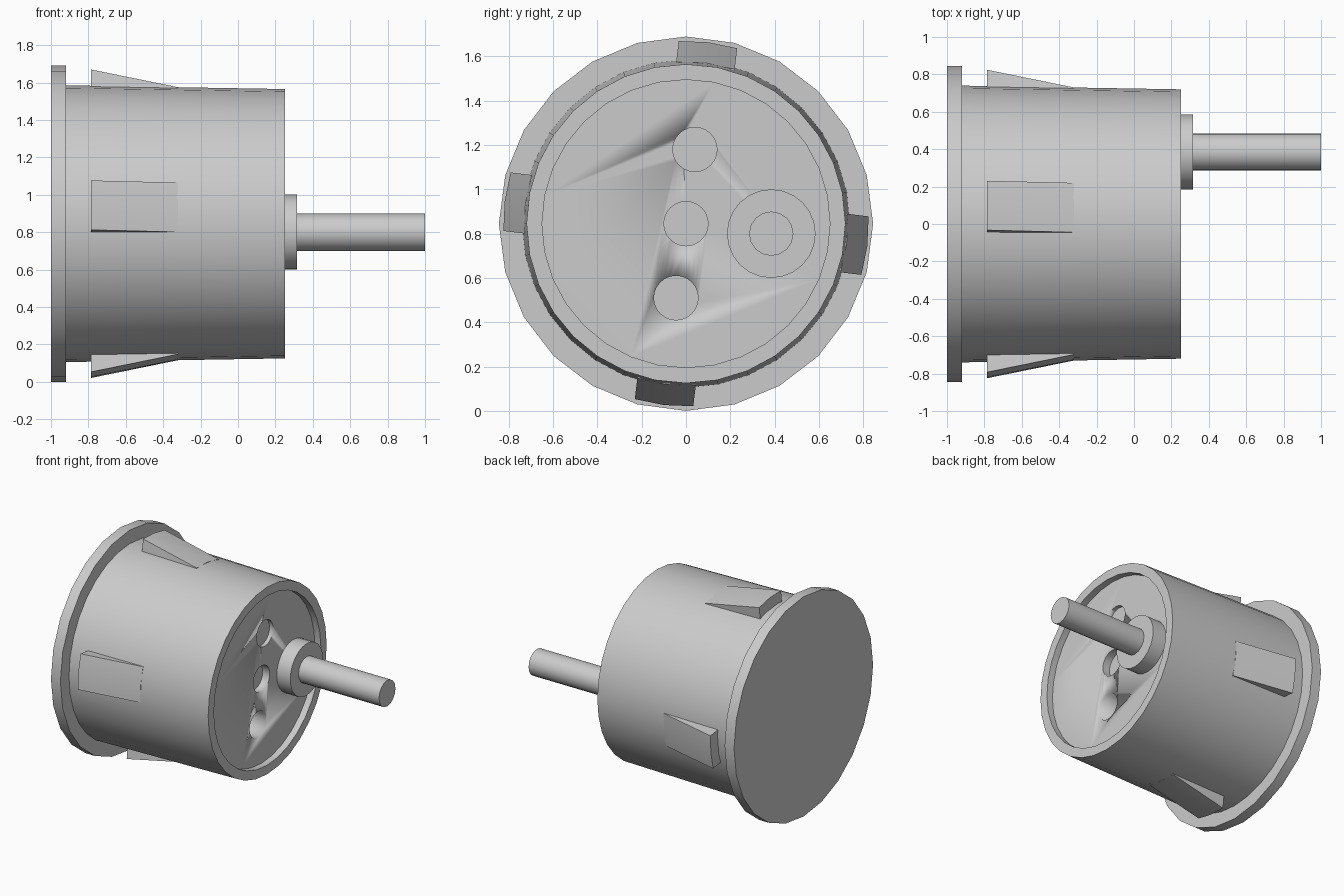
import bpy, bmesh
from math import radians, sin, cos, tau
from mathutils import Vector

if "Cube" in bpy.data.objects:
    bpy.data.objects.remove(bpy.data.objects["Cube"], do_unlink=True)

AXIS_Z = 0.845
GREY = (0.6, 0.6, 0.6, 1)
mat = bpy.data.materials.new("plain grey")
mat.use_nodes = True
mat.diffuse_color = GREY
mat.node_tree.nodes["Principled BSDF"].inputs["Base Color"].default_value = GREY


def finish(name, bm, smooth=True):
    bmesh.ops.recalc_face_normals(bm, faces=bm.faces[:])
    mesh = bpy.data.meshes.new(name)
    bm.to_mesh(mesh)
    bm.free()
    mesh.materials.append(mat)
    ob = bpy.data.objects.new(name, mesh)
    bpy.context.collection.objects.link(ob)
    if smooth:
        bpy.ops.object.select_all(action="DESELECT")
        ob.select_set(True)
        bpy.context.view_layer.objects.active = ob
        bpy.ops.object.shade_smooth_by_angle(angle=radians(31))
    return ob


def turned(name, profile, sides, y=0.0, z=AXIS_Z, smooth=True):
    """Solid of revolution along x from (x, radius) pairs, capped at both ends."""
    bm = bmesh.new()
    rings = [[bm.verts.new((x, y + r * sin(tau * i / sides), z + r * cos(tau * i / sides)))
              for i in range(sides)] for x, r in profile]
    for a, b in zip(rings, rings[1:]):
        for i in range(sides):
            j = (i + 1) % sides
            bm.faces.new((a[i], a[j], b[j], b[i]))
    bm.faces.new(rings[0])
    bm.faces.new(rings[-1])
    return finish(name, bm, smooth)


# Flange and slightly tapered housing with a recessed end
turned("flange", [(-1, 0.845), (-0.92, 0.845)], 24)
housing = turned("housing", [(-0.93, 0.74), (0.25, 0.72), (0.25, 0.65), (0.2, 0.65)], 32)

# Round holes in the recessed face: y, z, depth
for y, z, depth in ((0.04, 1.18, 0.03), (0, 0.845, 0.06), (-0.045, 0.51, 0.3)):
    cutter = turned("hole_cutter", [(0.2 - depth, 0.1), (0.23, 0.1)], 24, y, z)
    cutter.hide_render = True
    cutter.hide_set(True)
    cut = housing.modifiers.new("hole", "BOOLEAN")
    cut.operation = "DIFFERENCE"
    cut.solver = "EXACT"
    cut.object = cutter

# Off-centre boss and output shaft
turned("shaft_boss", [(0.19, 0.2), (0.315, 0.2)], 24, 0.385, 0.8)
turned("shaft", [(0.3, 0.1), (1, 0.1)], 16, 0.385, 0.8)


# Four wedge-shaped retaining clips around the housing
def clip(name, turn):
    bm = bmesh.new()
    out = Vector((0, sin(turn), cos(turn)))
    side = Vector((0, cos(turn), -sin(turn)))
    rows = []
    for x, r in ((-0.785, 0.70), (-0.785, 0.825), (-0.32, 0.731), (-0.32, 0.70)):
        row = []
        for w in (-0.133, 0, 0.133):
            p = out * (r * r - w * w) ** 0.5 + side * w
            row.append(bm.verts.new((x, p.y, p.z + AXIS_Z)))
        rows.append(row)
    for a, b in zip(rows, rows[1:] + rows[:1]):
        for i in range(2):
            bm.faces.new((a[i], a[i + 1], b[i + 1], b[i]))
    for k in (0, 2):
        bm.faces.new([row[k] for row in rows])
    finish(name, bm)


for i, place in enumerate(("top", "left", "bottom", "right")):
    clip(place + "_clip", radians(7 + 90 * i))
